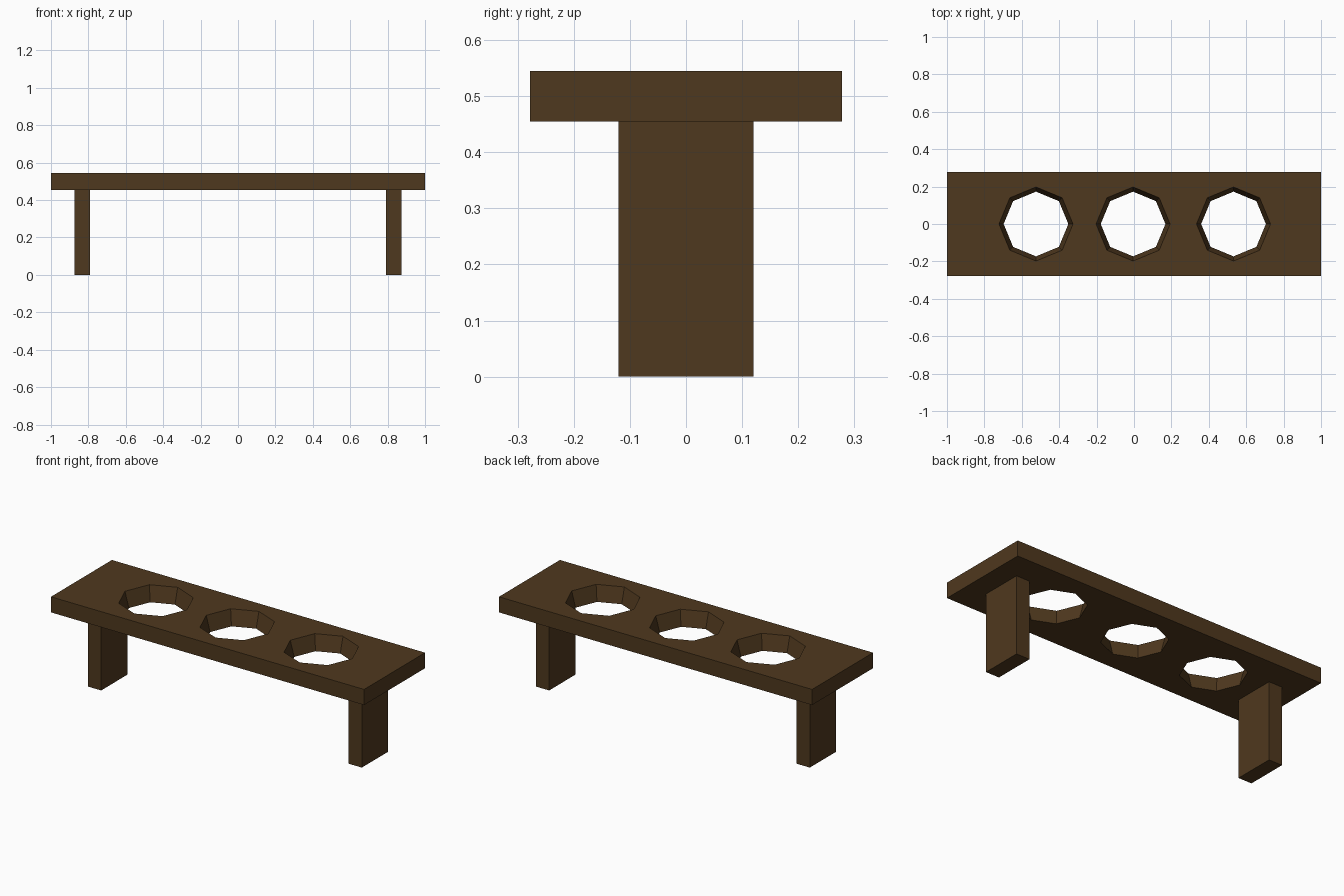
import bpy, bmesh, math

if "Cube" in bpy.data.objects:
    bpy.data.objects.remove(bpy.data.objects["Cube"])

wood = bpy.data.materials.new("dark_wood")
wood.diffuse_color = (0.078, 0.04, 0.013, 1)
wood.use_nodes = True
wood.node_tree.nodes["Principled BSDF"].inputs["Base Color"].default_value = wood.diffuse_color


def box(name, x0, x1, y, z0, z1):
    bm = bmesh.new()
    bmesh.ops.create_cube(bm, size=1)
    for v in bm.verts:
        v.co = ((x0 + x1) / 2 + v.co.x * (x1 - x0), v.co.y * 2 * y,
                (z0 + z1) / 2 + v.co.z * (z1 - z0))
    me = bpy.data.meshes.new(name)
    bm.to_mesh(me)
    bm.free()
    me.materials.append(wood)
    ob = bpy.data.objects.new(name, me)
    bpy.context.collection.objects.link(ob)
    return ob


Z0, Z1 = 0.455, 0.545      # underside and top of the board
R0, R1 = 0.173, 0.198      # hole radius at underside and top
EXTRA = 0.05               # cutter overshoot on each side

# Board
board = box("bench_top", -1, 1, 0.278, Z0, Z1)

# Tapered eight-sided holes
slope = (R1 - R0) / (Z1 - Z0) * EXTRA
for i, x in enumerate((-0.524, -0.005, 0.532)):
    bpy.ops.mesh.primitive_cone_add(
        vertices=8, radius1=R0 - slope, radius2=R1 + slope,
        depth=Z1 - Z0 + 2 * EXTRA, location=(x, 0, (Z0 + Z1) / 2))
    cutter = bpy.context.object
    cutter.name = f"hole_cutter_{i + 1}"
    cutter.data.materials.append(wood)
    cutter.hide_render = True
    cutter.hide_set(True)
    cut = board.modifiers.new(f"hole_{i + 1}", "BOOLEAN")
    cut.operation = "DIFFERENCE"
    cut.solver = "EXACT"
    cut.object = cutter

# Legs
box("left_leg", -0.875, -0.79, 0.12, 0, Z0)
box("right_leg", 0.79, 0.875, 0.12, 0, Z0)
